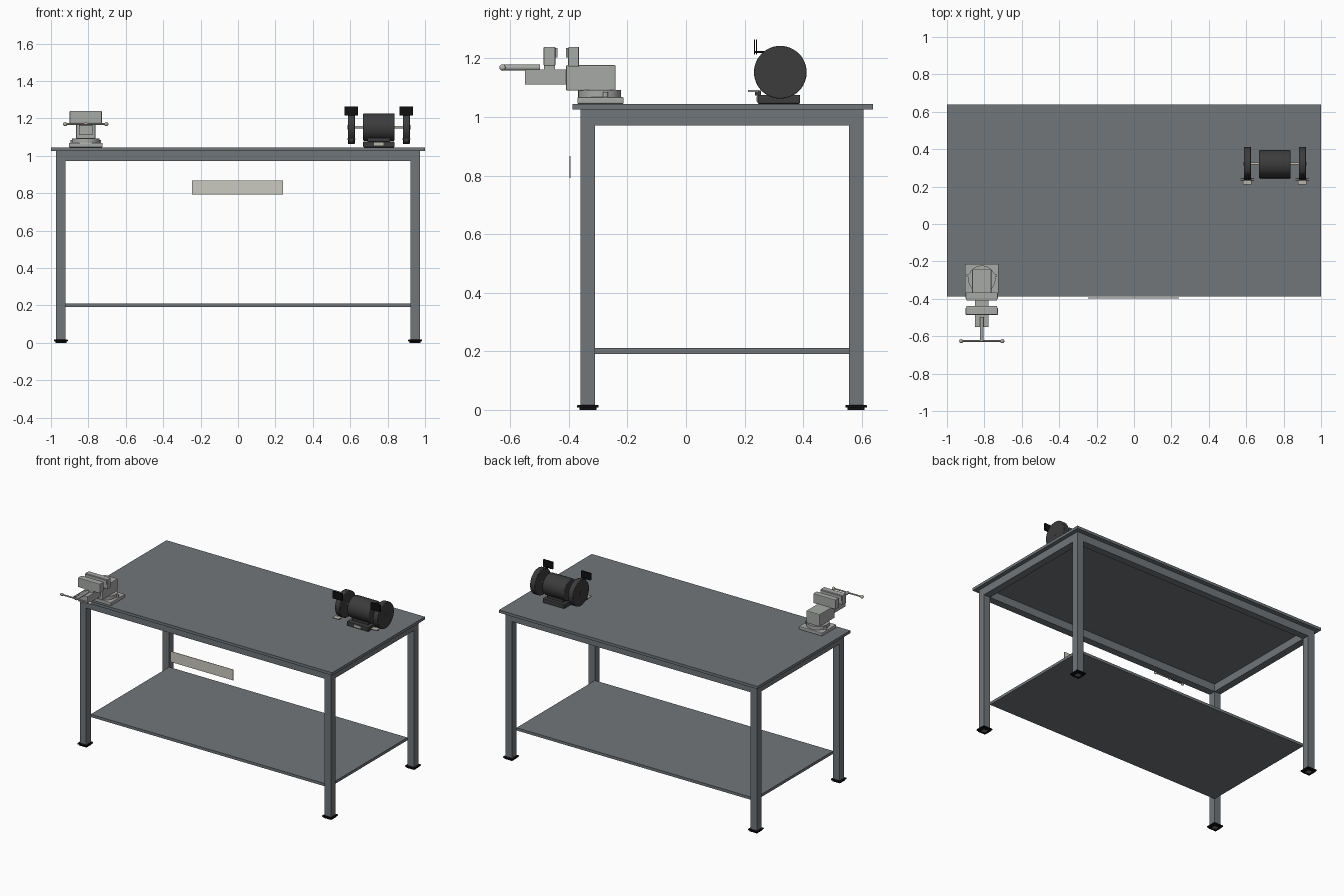
import bpy
from math import pi
from mathutils import Vector

cube = bpy.data.objects.get("Cube")
if cube:
    bpy.data.objects.remove(cube, do_unlink=True)


def material(name, rgb):
    m = bpy.data.materials.new(name)
    m.use_nodes = True
    m.diffuse_color = (*rgb, 1)
    m.node_tree.nodes["Principled BSDF"].inputs["Base Color"].default_value = (*rgb, 1)
    return m


STEEL = material("bench grey", (0.165, 0.18, 0.19))
VISE = material("vise grey", (0.39, 0.40, 0.39))
BRIGHT = material("bright metal", (0.48, 0.46, 0.42))
DARK = material("charcoal", (0.045, 0.045, 0.046))
BLACK = material("black", (0.005, 0.005, 0.005))
BEIGE = material("pale beige", (0.60, 0.59, 0.53))


def finish(name, mat, bevel):
    ob = bpy.context.object
    ob.name = name
    ob.data.materials.append(mat)
    if bevel:
        mod = ob.modifiers.new("soft edges", "BEVEL")
        mod.width = bevel
        mod.segments = 2
    return ob


def box(name, mat, x, y, z, bevel=0):
    """Box given by its (low, high) range on each axis."""
    lo, hi = Vector((x[0], y[0], z[0])), Vector((x[1], y[1], z[1]))
    bpy.ops.mesh.primitive_cube_add(size=1, location=(lo + hi) / 2)
    bpy.context.object.scale = hi - lo
    bpy.ops.object.transform_apply(location=False, rotation=False, scale=True)
    return finish(name, mat, bevel)


def rod(name, mat, start, end, radius, sides=32, bevel=0):
    """Cylinder running between two points."""
    a, b = Vector(start), Vector(end)
    bpy.ops.mesh.primitive_cylinder_add(vertices=sides, radius=radius, depth=(b - a).length,
                                        location=(a + b) / 2,
                                        rotation=(b - a).to_track_quat("Z", "Y").to_euler())
    bpy.ops.object.shade_smooth_by_angle(angle=pi / 5)
    return finish(name, mat, bevel)


def around(c, half):
    return (c - half, c + half)


# Bench: top, legs with feet, apron and lower shelf
box("bench_top", STEEL, (-1, 1), (-0.387, 0.638), (1.026, 1.045))
LEG_X, LEG_Y, HALF = 0.947, (-0.335, 0.581), 0.025
for sx, side in ((-1, "right"), (1, "left")):
    x = sx * LEG_X
    for y, end in zip(LEG_Y, ("front", "back")):
        tag = f"{end}_{side}"
        box("leg_" + tag, STEEL, around(x, HALF), around(y, HALF), (0.006, 1.026))
        box("foot_plate_" + tag, BLACK, around(x, 0.037), around(y, 0.037), (0.008, 0.017), 0.003)
        # Rim under the foot, open in the middle
        for s in (-1, 1):
            box("foot_rim_" + tag, BLACK, around(x + s * 0.025, 0.004), around(y, 0.029), (0, 0.009))
            box("foot_rim_" + tag, BLACK, around(x, 0.021), around(y + s * 0.025, 0.004), (0, 0.009))
    box("apron_" + side, STEEL, around(x, HALF), (LEG_Y[0] + HALF, LEG_Y[1] - HALF), (0.972, 1.026))
inner_x = (-LEG_X + HALF, LEG_X - HALF)
for y, end in zip(LEG_Y, ("front", "back")):
    box("apron_" + end, STEEL, inner_x, around(y, HALF), (0.972, 1.026))
box("shelf", STEEL, inner_x, (LEG_Y[0] + HALF, LEG_Y[1] - HALF), (0.192, 0.211))
box("front_plate", BEIGE, (-0.245, 0.241), (-0.397, -0.394), (0.792, 0.867))

# Vise: base, swivel, body, slide and jaws
VX = -0.814
box("vise_base", VISE, around(VX, 0.09), (-0.371, -0.213), (1.045, 1.068), 0.004)
rod("vise_swivel", VISE, (VX, -0.295, 1.066), (VX, -0.295, 1.092), 0.073)
for s in (-1, 1):
    rod("swivel_bolt", VISE, (VX + s * 0.073, -0.275, 1.066), (VX + s * 0.073, -0.275, 1.085), 0.009, 12)
box("vise_body", VISE, around(VX, 0.052), (-0.410, -0.240), (1.090, 1.177), 0.005)
box("vise_slide", VISE, around(VX, 0.036), (-0.550, -0.405), (1.111, 1.163), 0.002)
box("fixed_jaw", VISE, around(VX, 0.086), (-0.402, -0.365), (1.172, 1.240), 0.004)
box("moving_jaw", VISE, around(VX, 0.086), (-0.486, -0.446), (1.174, 1.240), 0.004)
for y in (-0.443, -0.405):
    box("jaw_insert", VISE, around(VX, 0.082), around(y, 0.004), (1.204, 1.236))
box("moving_jaw_neck", VISE, around(VX, 0.036), (-0.484, -0.448), (1.160, 1.178))

# Vise screw and cross handle
rod("vise_screw", VISE, (VX, -0.628, 1.169), (VX, -0.498, 1.169), 0.010, 20)
rod("vise_handle", BRIGHT, (VX - 0.11, -0.626, 1.169), (VX + 0.11, -0.626, 1.169), 0.005, 12)
for s in (-1, 1):
    bpy.ops.mesh.primitive_uv_sphere_add(segments=16, ring_count=8, radius=0.011,
                                         location=(VX + s * 0.11, -0.626, 1.169))
    bpy.ops.object.shade_smooth()
    finish("handle_knob", BRIGHT, 0)

# Grinder: foot, motor and shaft
GX, GY, GZ = 0.753, 0.322, 1.153
box("grinder_base", DARK, around(GX, 0.084), (0.244, 0.390), (1.045, 1.076), 0.005)
box("grinder_neck", DARK, around(GX, 0.060), around(GY, 0.045), (1.070, 1.100))
rod("motor", DARK, (GX - 0.085, GY, GZ), (GX + 0.085, GY, GZ), 0.074, 48, 0.007)
rod("shaft", BRIGHT, (GX - 0.15, GY, GZ), (GX + 0.15, GY, GZ), 0.007, 16)
box("switch_plate", BRIGHT, around(GX, 0.025), (0.240, 0.245), (1.054, 1.070))

# Wheel housings with tool rests and eye shields
for s, side in ((-1, "right"), (1, "left")):
    wx = GX + s * 0.147
    rod("wheel_housing_" + side, DARK, (wx - 0.019, GY, GZ), (wx + 0.019, GY, GZ), 0.090, 48, 0.003)
    rod("wheel_nut_" + side, DARK, (wx, GY, GZ), (wx + s * 0.021, GY, GZ), 0.012, 6)
    box("tool_rest_" + side, BRIGHT, around(wx, 0.023), (0.212, 0.247), (1.086, 1.092))
    box("rest_bracket_" + side, DARK, around(wx, 0.012), (0.236, 0.256), (1.074, 1.090))
    for y in (0.234, 0.241):
        box("eye_shield_" + side, BLACK, around(wx, 0.036), around(y, 0.0015), (1.214, 1.264))
    box("shield_arm_" + side, BLACK, around(wx, 0.008), (0.235, 0.290), (1.218, 1.226))
